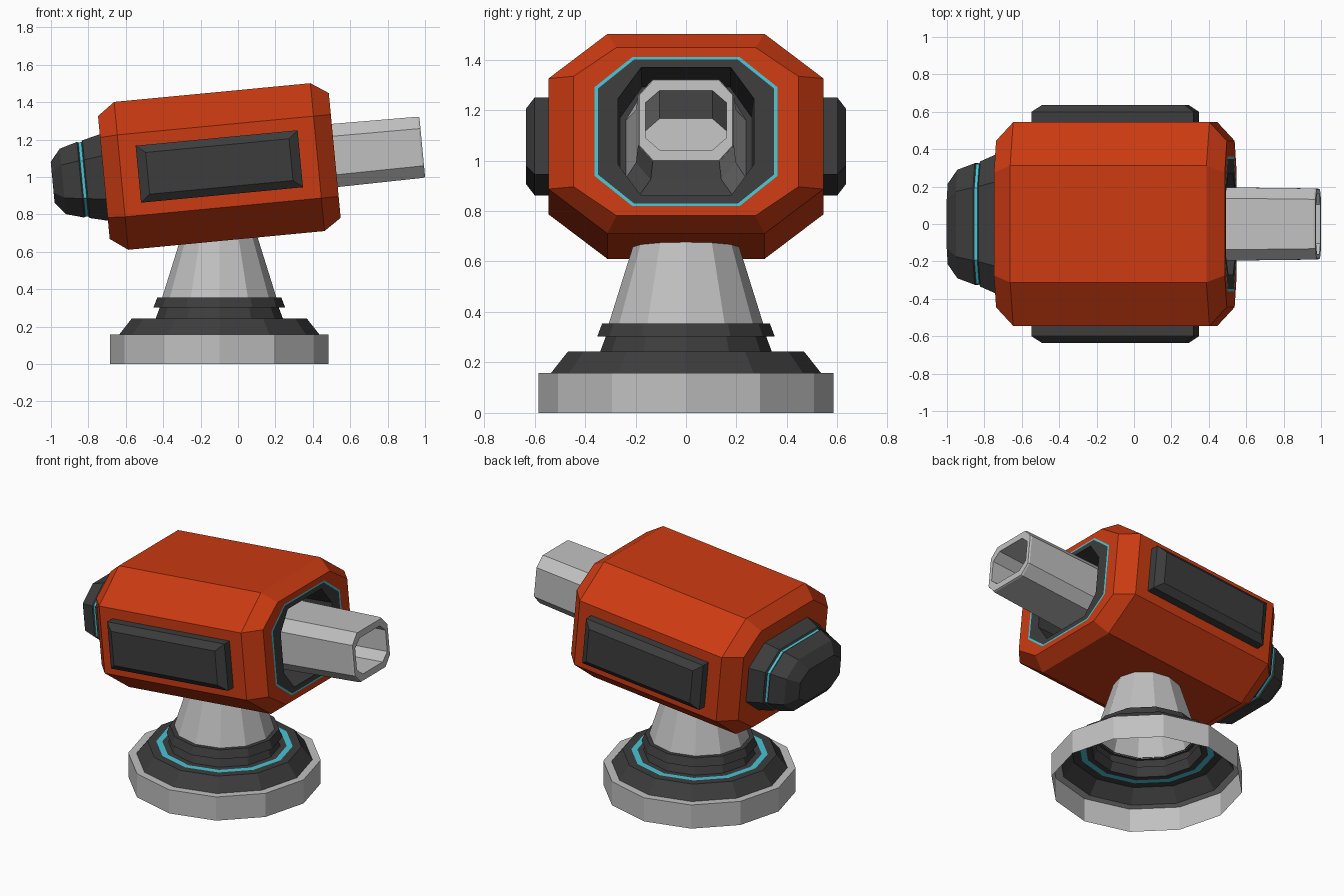
import bpy, math
from mathutils import Matrix, Vector

if "Cube" in bpy.data.objects:
    bpy.data.objects.remove(bpy.data.objects["Cube"])


def material(name, rgb):
    m = bpy.data.materials.new(name)
    m.diffuse_color = (*rgb, 1)
    m.use_nodes = True
    m.node_tree.nodes["Principled BSDF"].inputs["Base Color"].default_value = m.diffuse_color
    return m


RED = material("orange red", (0.60, 0.043, 0.006))
GREY = material("light grey", (0.53, 0.53, 0.53))
DARK = material("dark grey", (0.046, 0.046, 0.046))
TEAL = material("teal", (0.065, 0.55, 0.66))

# The head is pitched up towards +x
HEAD = Matrix.Translation((-0.1, 0, 1.056)) @ Matrix.Rotation(math.radians(-5.45), 4, 'Y')
BASE = Matrix.Translation((-0.1, 0, 0))


def octagon(x, hy, hz, fy, fz):
    """Chamfered rectangle across x: half sizes hy, hz; half flats fy, fz."""
    return [Vector((x, y, z)) for y, z in (
        (hy, -fz), (hy, fz), (fy, hz), (-fy, hz),
        (-hy, fz), (-hy, -fz), (-fy, -hz), (fy, -hz))]


def circle(r, z, n=12):
    return [Vector((r * math.cos(2 * math.pi * i / n), r * math.sin(2 * math.pi * i / n), z))
            for i in range(n)]


def loft(name, rings, mats, matrix, start=False, end=False):
    """Skin rings; mats gives one material per band (or a single one)."""
    n = len(rings[0])
    if not isinstance(mats, list):
        mats = [mats] * (len(rings) - 1)
    used = list(dict.fromkeys(mats))
    faces, idx = [], []
    for k in range(len(rings) - 1):
        for i in range(n):
            j = (i + 1) % n
            faces.append((k * n + i, k * n + j, (k + 1) * n + j, (k + 1) * n + i))
            idx.append(used.index(mats[k]))
    if start:
        faces.append(tuple(reversed(range(n))))
        idx.append(used.index(mats[0]))
    if end:
        faces.append(tuple(range((len(rings) - 1) * n, len(rings) * n)))
        idx.append(used.index(mats[-1]))
    me = bpy.data.meshes.new(name)
    me.from_pydata([matrix @ v for r in rings for v in r], [], faces)
    for m in used:
        me.materials.append(m)
    for p, i in zip(me.polygons, idx):
        p.material_index = i
    me.update()
    ob = bpy.data.objects.new(name, me)
    bpy.context.collection.objects.link(ob)
    return ob


# Housing with an open front
loft("housing", [
    octagon(-0.62, 0.445, 0.33, 0.275, 0.215),
    octagon(-0.527, 0.545, 0.397, 0.312, 0.22),
    octagon(0.527, 0.545, 0.397, 0.312, 0.22),
    octagon(0.62, 0.445, 0.335, 0.275, 0.22),
    octagon(0.62, 0.362, 0.297, 0.212, 0.177)], RED, HEAD, start=True)

# Glowing trim, front ring and deep recess around the barrel
loft("front_recess", [
    octagon(0.62, 0.362, 0.297, 0.212, 0.177),
    octagon(0.62, 0.348, 0.287, 0.205, 0.172),
    octagon(0.62, 0.27, 0.255, 0.178, 0.13),
    octagon(-0.1, 0.26, 0.245, 0.175, 0.125)], [TEAL, DARK, DARK], HEAD, end=True)

# Hollow barrel
loft("barrel", [
    octagon(-0.1, 0.237, 0.192, 0.19, 0.115),
    octagon(0.42, 0.198, 0.172, 0.14, 0.105),
    octagon(1.08, 0.19, 0.164, 0.132, 0.1),
    octagon(1.09, 0.185, 0.16, 0.13, 0.1),
    octagon(1.09, 0.16, 0.118, 0.105, 0.07),
    octagon(-0.08, 0.16, 0.118, 0.105, 0.07)], GREY, HEAD, end=True)


def tail(x, hy, hz):
    return octagon(x, hy, hz, hy * 0.6, hz * 0.5)


# Rear cap with a glowing groove
loft("rear_cap", [
    tail(-0.895, 0.215, 0.11), tail(-0.84, 0.29, 0.176),
    tail(-0.745, 0.325, 0.203), tail(-0.738, 0.32, 0.199),
    tail(-0.722, 0.322, 0.2), tail(-0.715, 0.335, 0.209), tail(-0.6, 0.385, 0.237)],
    [DARK, DARK, DARK, TEAL, DARK, DARK], HEAD, start=True)


def rect(y, hx, hz, s):
    return [Vector((x * s, y * s, z)) for x, z in
            ((hx, -hz), (-hx, -hz), (-hx, hz), (hx, hz))]


# Raised side panels with bevelled faces
for side, s in (("left", 1), ("right", -1)):
    loft(side + "_side_panel", [
        rect(0.53, 0.435, 0.153, s), rect(0.6, 0.435, 0.153, s),
        rect(0.635, 0.385, 0.112, s)], DARK, HEAD, end=True)

# Stepped foot, open underneath, then the tapered column
loft("foot", [circle(r, z) for r, z in (
    (0.585, 0), (0.585, 0.158), (0.535, 0.158), (0.468, 0.243), (0.415, 0.243),
    (0.378, 0.243), (0.34, 0.243), (0.318, 0.302), (0.352, 0.302), (0.332, 0.355),
    (0.3, 0.355))],
    [GREY, GREY, DARK, DARK, TEAL, DARK, DARK, DARK, DARK, DARK], BASE)
loft("column", [circle(0.307, 0.35), circle(0.207, 0.67), circle(0.182, 0.75)], GREY, BASE)
